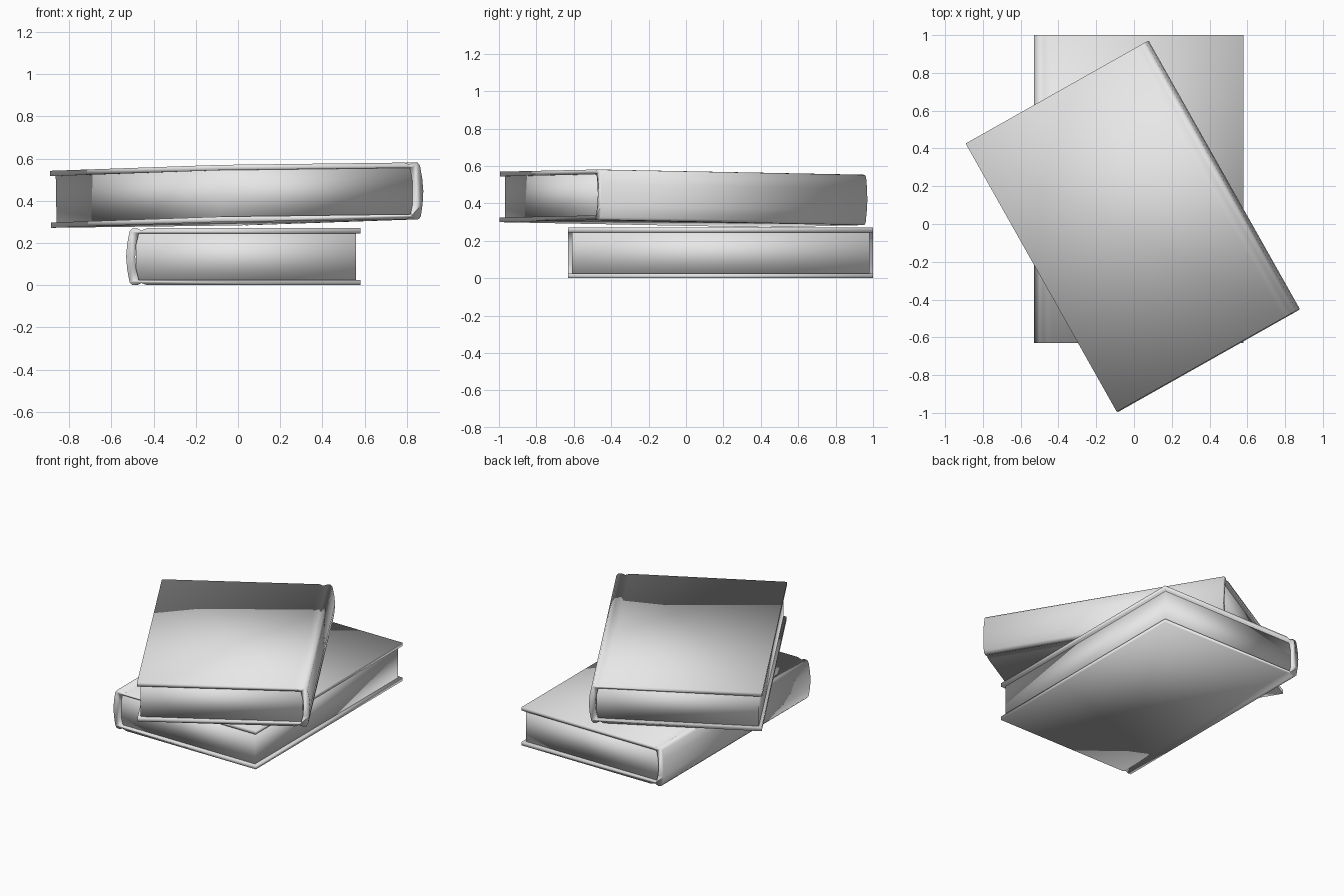
import bpy
import bmesh
from math import radians
from mathutils import Matrix, Vector

cube = bpy.data.objects.get("Cube")
if cube:
    bpy.data.objects.remove(cube, do_unlink=True)

GREY = (0.8, 0.8, 0.8, 1.0)
mat = bpy.data.materials.new("plain grey")
mat.use_nodes = True
mat.diffuse_color = GREY
mat.node_tree.nodes["Principled BSDF"].inputs["Base Color"].default_value = GREY

HALF_THICK = 0.135
HALF_LENGTH = 0.815
OVERHANG = 0.02


def mirrored(points):
    """Upper half of a path, followed by its mirror image below."""
    return points + [(x, -z) for x, z in reversed(points) if z > 0]


def extruded(name, profile, half_length):
    """Smooth solid made by sweeping an x-z profile along y."""
    bm = bmesh.new()
    face = bm.faces.new([bm.verts.new((x, -half_length, z)) for x, z in profile])
    swept = bmesh.ops.extrude_face_region(bm, geom=[face], use_keep_orig=True)
    verts = [g for g in swept["geom"] if isinstance(g, bmesh.types.BMVert)]
    bmesh.ops.translate(bm, verts=verts, vec=(0, 2 * half_length, 0))
    bmesh.ops.recalc_face_normals(bm, faces=bm.faces)
    mesh = bpy.data.meshes.new(name)
    bm.to_mesh(mesh)
    bm.free()
    mesh.materials.append(mat)
    mesh.shade_smooth()
    return mesh


# Cover: boards, hinge grooves and a rounded spine in one C-shaped profile
outer = mirrored([(0.555, HALF_THICK), (-0.455, HALF_THICK), (-0.482, 0.125),
                  (-0.505, HALF_THICK), (-0.527, 0.134), (-0.539, 0.12),
                  (-0.55, 0.06), (-0.555, 0)])
inner = mirrored([(0.555, 0.11), (-0.495, 0.11), (-0.507, 0.06), (-0.512, 0)])
cover_mesh = extruded("cover", outer + inner[::-1], HALF_LENGTH)

# Page block, set back from the cover edges
fore = 0.555 - OVERHANG
pages_mesh = extruded("pages", mirrored([(fore, 0.111), (-0.507, 0.111)])[:4],
                      HALF_LENGTH - OVERHANG)


def place_book(prefix, matrix):
    for part, mesh in (("cover", cover_mesh), ("pages", pages_mesh)):
        obj = bpy.data.objects.new(f"{prefix}_{part}", mesh)
        bpy.context.collection.objects.link(obj)
        obj.matrix_world = matrix @ Matrix.Translation((0, 0, HALF_THICK))


# Lower book lies flat; upper book is turned and leans slightly
place_book("lower_book", Matrix.Translation((0.025, 0.185, 0)))
lean = Vector((0, 0, 1)).rotation_difference(Vector((-0.018, 0.0095, 1)))
place_book("upper_book", Matrix.Translation((-0.003, -0.014, 0.292))
           @ lean.to_matrix().to_4x4()
           @ Matrix.Rotation(radians(209.4), 4, "Z"))
